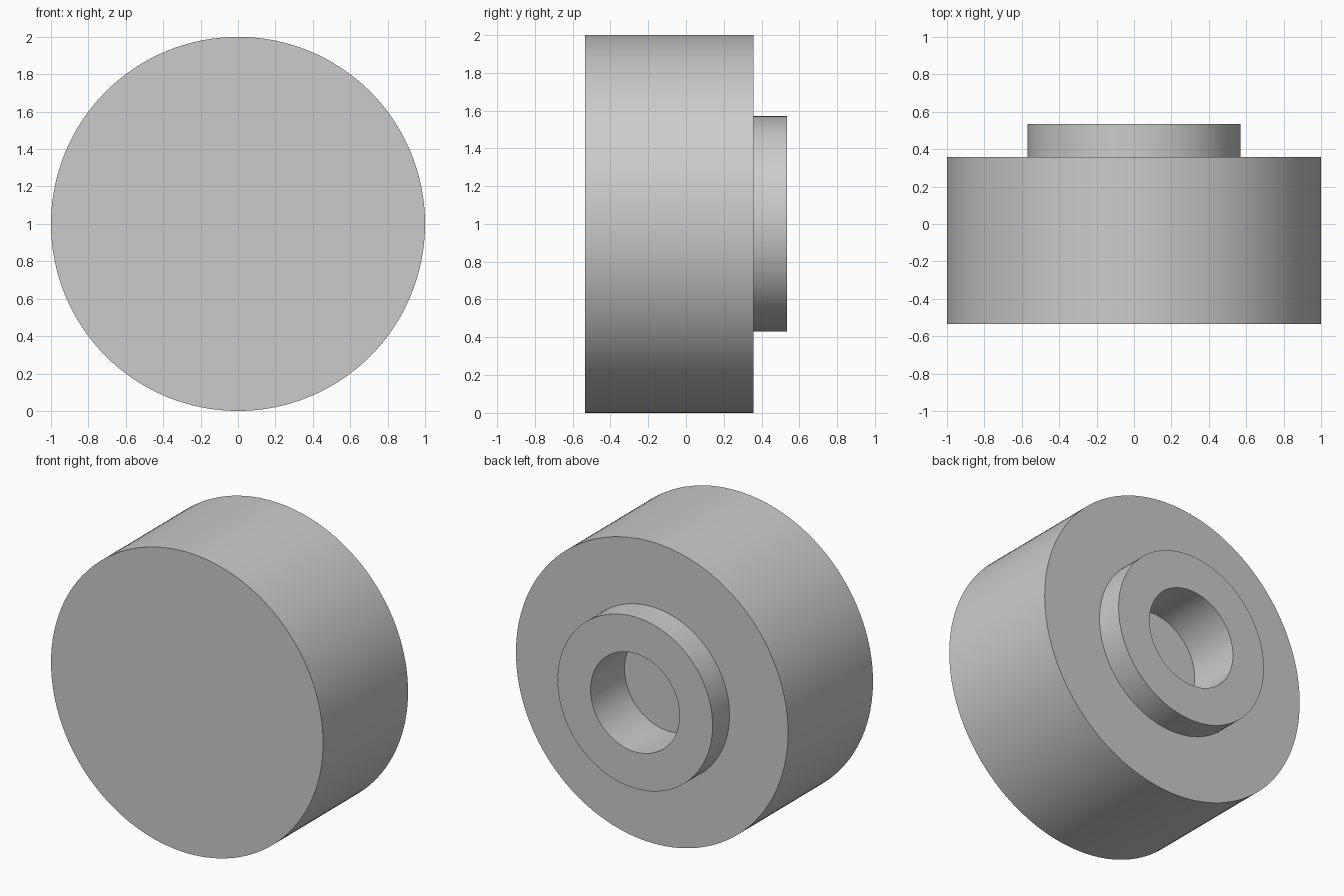
import bpy
import bmesh
import math
from mathutils import Matrix, Vector

cube = bpy.data.objects.get("Cube")
if cube:
    bpy.data.objects.remove(cube, do_unlink=True)

SEGMENTS = 128
CENTRE = Vector((0, 0, 1))

# Plain grey material
grey = bpy.data.materials.new("light_grey")
grey.use_nodes = True
colour = (0.6, 0.6, 0.6, 1)
grey.diffuse_color = colour
grey.node_tree.nodes["Principled BSDF"].inputs["Base Color"].default_value = colour


def turned_part(name, profile):
    """Revolve (radius, y) points, axis to axis, around the y axis."""
    bm = bmesh.new()
    rings = []
    for radius, y in profile:
        rings.append([
            bm.verts.new((radius * math.cos(a), y, 1 + radius * math.sin(a)))
            for a in (math.tau * i / SEGMENTS for i in range(SEGMENTS))])
    for near, far in zip(rings, rings[1:]):
        for i in range(SEGMENTS):
            j = (i + 1) % SEGMENTS
            bm.faces.new((near[i], near[j], far[j], far[i]))
    # Flat end discs
    bm.faces.new(rings[0])
    bm.faces.new(rings[-1])
    bmesh.ops.recalc_face_normals(bm, faces=bm.faces)
    mesh = bpy.data.meshes.new(name)
    bm.to_mesh(mesh)
    bm.free()
    mesh.materials.append(grey)
    obj = bpy.data.objects.new(name, mesh)
    bpy.context.collection.objects.link(obj)
    bpy.ops.object.select_all(action="DESELECT")
    obj.select_set(True)
    bpy.context.view_layer.objects.active = obj
    bpy.ops.object.shade_smooth_by_angle(angle=math.radians(30))
    return obj


# Wide drum, raised rear collar and blind bore as one solid
turned_part("drum_with_bored_collar", [
    (1.0, -0.535),    # front face
    (1.0, 0.357),     # rear shoulder
    (0.57, 0.357),    # collar foot
    (0.57, 0.535),    # collar rim
    (0.327, 0.535),   # bore mouth
    (0.327, 0.178),   # bore floor
])
